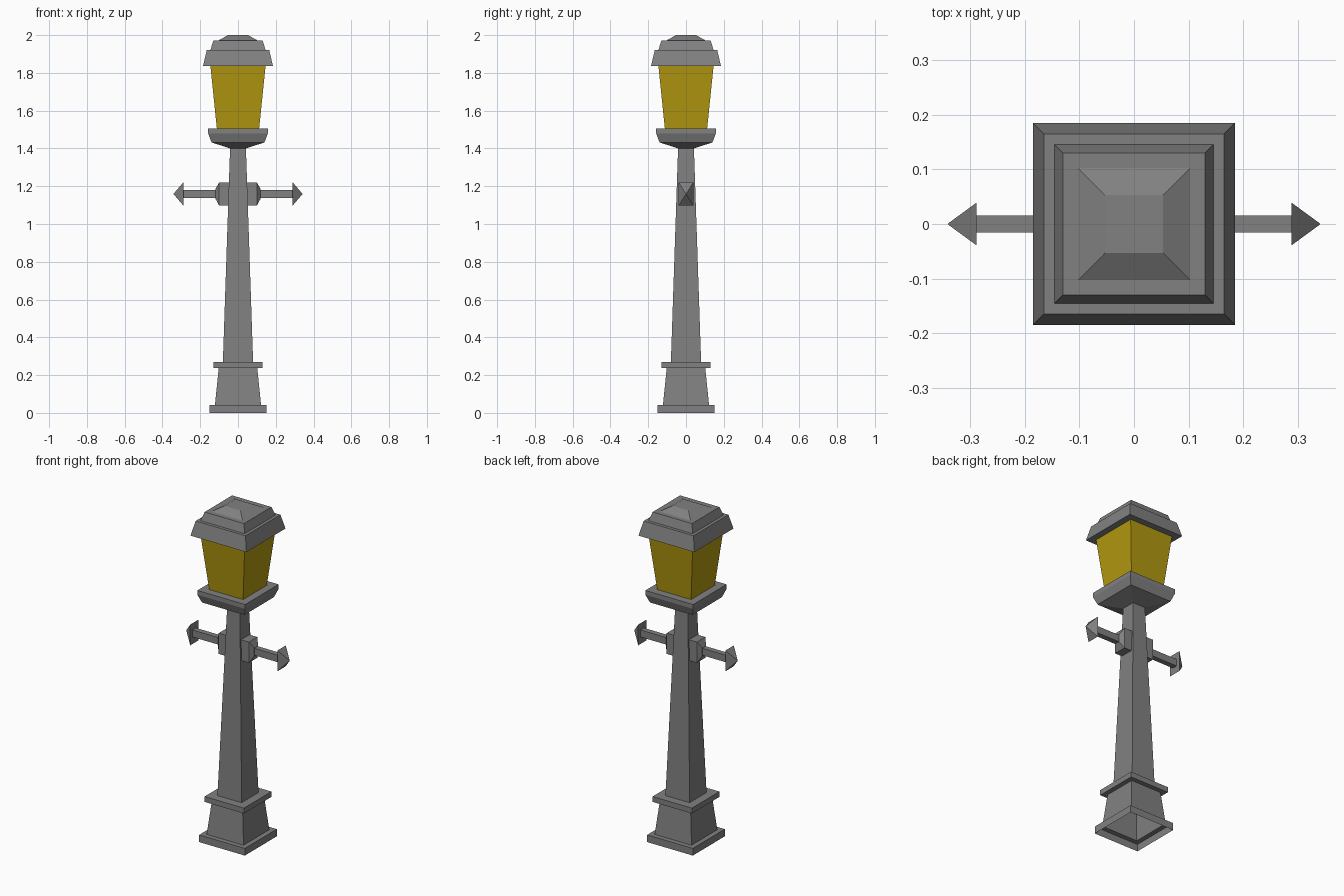
import bpy
import bmesh
from mathutils import Vector

default = bpy.data.objects.get("Cube")
if default:
    bpy.data.objects.remove(default)


def material(name, color):
    mat = bpy.data.materials.new(name)
    mat.use_nodes = True
    mat.diffuse_color = color
    mat.node_tree.nodes["Principled BSDF"].inputs["Base Color"].default_value = color
    return mat


iron = material("grey iron", (0.22, 0.22, 0.22, 1))
amber = material("amber glass", (0.45, 0.32, 0.005, 1))


def loft(name, sections, mat, axis="Z", cap_start=False, cap_end=False):
    """Bridge rectangular sections (distance, half width, half height) along an axis."""
    bm = bmesh.new()
    rings = []
    for d, u, v in sections:
        ring = []
        for a, b in ((-1, -1), (1, -1), (1, 1), (-1, 1)):
            co = (a * u, b * v, d) if axis == "Z" else (d, a * u, b * v)
            ring.append(bm.verts.new(Vector(co)))
        rings.append(ring)
    for low, high in zip(rings, rings[1:]):
        for i in range(4):
            j = (i + 1) % 4
            bm.faces.new((low[i], low[j], high[j], high[i]))
    if cap_start:
        bm.faces.new(rings[0][::-1])
    if cap_end:
        bm.faces.new(rings[-1])
    # Sections that run towards -x come out inside out
    if sections[-1][0] < sections[0][0]:
        bmesh.ops.reverse_faces(bm, faces=bm.faces[:])
    mesh = bpy.data.meshes.new(name)
    bm.to_mesh(mesh)
    bm.free()
    mesh.materials.append(mat)
    obj = bpy.data.objects.new(name, mesh)
    bpy.context.collection.objects.link(obj)
    return obj


def tower(name, profile, mat, **caps):
    return loft(name, [(z, r, r) for r, z in profile], mat, **caps)


# Hollow pedestal: plinth, tapered foot and collar, open underneath
tower("pedestal", [(0.151, 0), (0.151, 0.043), (0.122, 0.043), (0.102, 0.238),
                   (0.13, 0.238), (0.13, 0.27), (0.08, 0.27)], iron)

# Tapered post
tower("post", [(0.08, 0.27), (0.042, 1.4)], iron)

# Tray under the lantern
tower("lantern_tray", [(0.042, 1.4), (0.14, 1.432), (0.158, 1.48),
                       (0.158, 1.506), (0.112, 1.506)], iron)

# Glass widening upwards
tower("lantern_glass", [(0.112, 1.506), (0.146, 1.837)], amber)

# Stepped roof
tower("lantern_roof", [(0.146, 1.837), (0.185, 1.837), (0.165, 1.922), (0.146, 1.922),
                       (0.13, 1.972), (0.103, 1.972), (0.053, 2.0)], iron, cap_end=True)

# Cross arms: chamfered block, bar and pointed end on each side
Z_ARM = 1.159
for side, s in (("left", 1), ("right", -1)):
    parts = {
        "arm_block": [(0.03, 0.04, 0.062), (0.1, 0.04, 0.062), (0.12, 0.018, 0.024)],
        "arm_bar": [(0.11, 0.016, 0.021), (0.295, 0.016, 0.021)],
        "arm_point": [(0.289, 0.039, 0.062), (0.341, 0.001, 0.001)],
    }
    for part, sections in parts.items():
        arm = loft(f"{side}_{part}", [(s * d, u, v) for d, u, v in sections],
                   iron, axis="X", cap_start=True, cap_end=True)
        arm.location.z = Z_ARM
